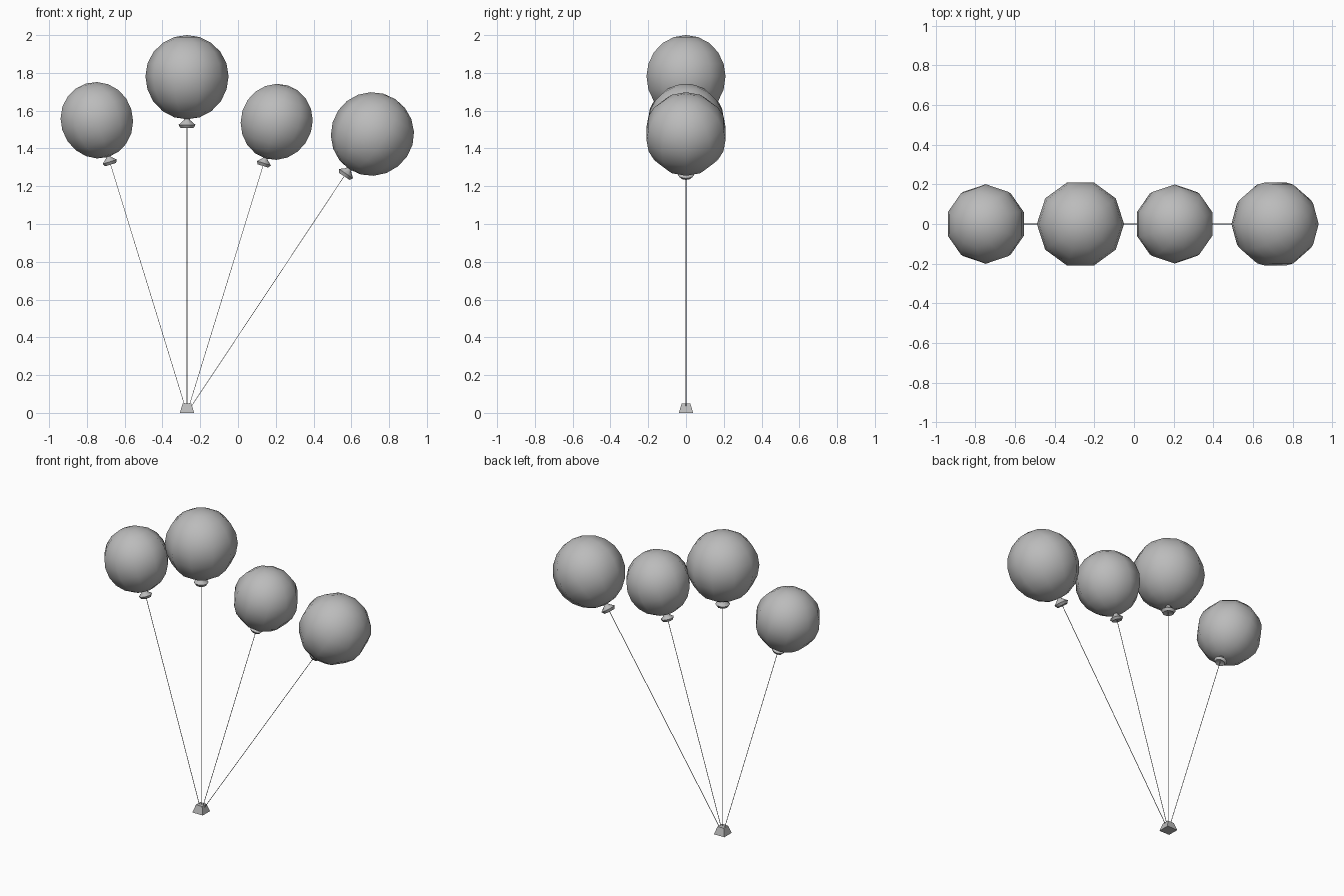
import bpy, bmesh, math
from mathutils import Matrix, Vector

cube = bpy.data.objects.get("Cube")
if cube:
    bpy.data.objects.remove(cube, do_unlink=True)


def material(name, rgb):
    m = bpy.data.materials.new(name)
    m.use_nodes = True
    m.diffuse_color = (*rgb, 1)
    m.node_tree.nodes["Principled BSDF"].inputs["Base Color"].default_value = (*rgb, 1)
    return m


grey = material("grey", (0.5, 0.5, 0.5))
ANCHOR = Vector((-0.27, 0, 0))


def lathe(name, profile, sides, turn=0, matrix=Matrix(), smooth=None):
    """Spin (radius, height) points around z; zero radius closes to a point."""
    bm = bmesh.new()
    rings = []
    for r, z in profile:
        if r == 0:
            rings.append([bm.verts.new((0, 0, z))] * sides)
        else:
            angles = [turn + math.tau * i / sides for i in range(sides)]
            rings.append([bm.verts.new((r * math.cos(a), r * math.sin(a), z)) for a in angles])
    for low, high in zip(rings, rings[1:]):
        for i in range(sides):
            j = (i + 1) % sides
            bm.faces.new(dict.fromkeys((low[i], low[j], high[j], high[i])))
    bmesh.ops.recalc_face_normals(bm, faces=bm.faces)
    bm.transform(matrix)
    mesh = bpy.data.meshes.new(name)
    bm.to_mesh(mesh)
    bm.free()
    mesh.materials.append(grey)
    obj = bpy.data.objects.new(name, mesh)
    bpy.context.collection.objects.link(obj)
    if smooth:
        bpy.ops.object.select_all(action="DESELECT")
        obj.select_set(True)
        bpy.context.view_layer.objects.active = obj
        bpy.ops.object.shade_smooth_by_angle(angle=math.radians(smooth))
    return obj


# Balloon body: round on top, slightly drawn out towards the neck
R, MID, RINGS = 0.22, 1.782, 10
body = []
for k in range(RINGS + 1):
    a = math.pi * k / RINGS - math.pi / 2
    stretch = 0.228 if a < 0 else 0.218
    body.append((0 if k in (0, RINGS) else R * math.cos(a), MID + stretch * math.sin(a)))

# Flared knot with a hollow underside
knot = [(0, 1.522), (0.034, 1.508), (0.045, 1.525), (0.016, 1.55), (0.014, 1.57)]
string = [(0, 0.03), (0.002, 0.03), (0.002, 1.53), (0, 1.53)]

# Name, lean in degrees, size, turn about its own axis
balloons = [
    ("right_balloon", -17.1, 0.912, math.pi / 2),
    ("tall_balloon", 0, 1, 0),
    ("left_balloon", 17.1, 0.907, math.pi / 2),
    ("far_left_balloon", 33.6, 0.997, 0),
]
for name, lean, size, turn in balloons:
    place = (Matrix.Translation(ANCHOR) @ Matrix.Rotation(math.radians(lean), 4, "Y")
             @ Matrix.Scale(size, 4))
    lathe(name, body, 10, turn, place, smooth=60)
    lathe(name + "_knot", knot, 10, turn, place, smooth=50)
    lathe(name + "_string", string, 4, math.pi / 4, place)

# Square weight holding the strings
half = math.sqrt(2)
lathe("weight", [(0, 0), (0.038 * half, 0), (0.023 * half, 0.05), (0, 0.05)], 4,
      math.pi / 4, Matrix.Translation(ANCHOR))
